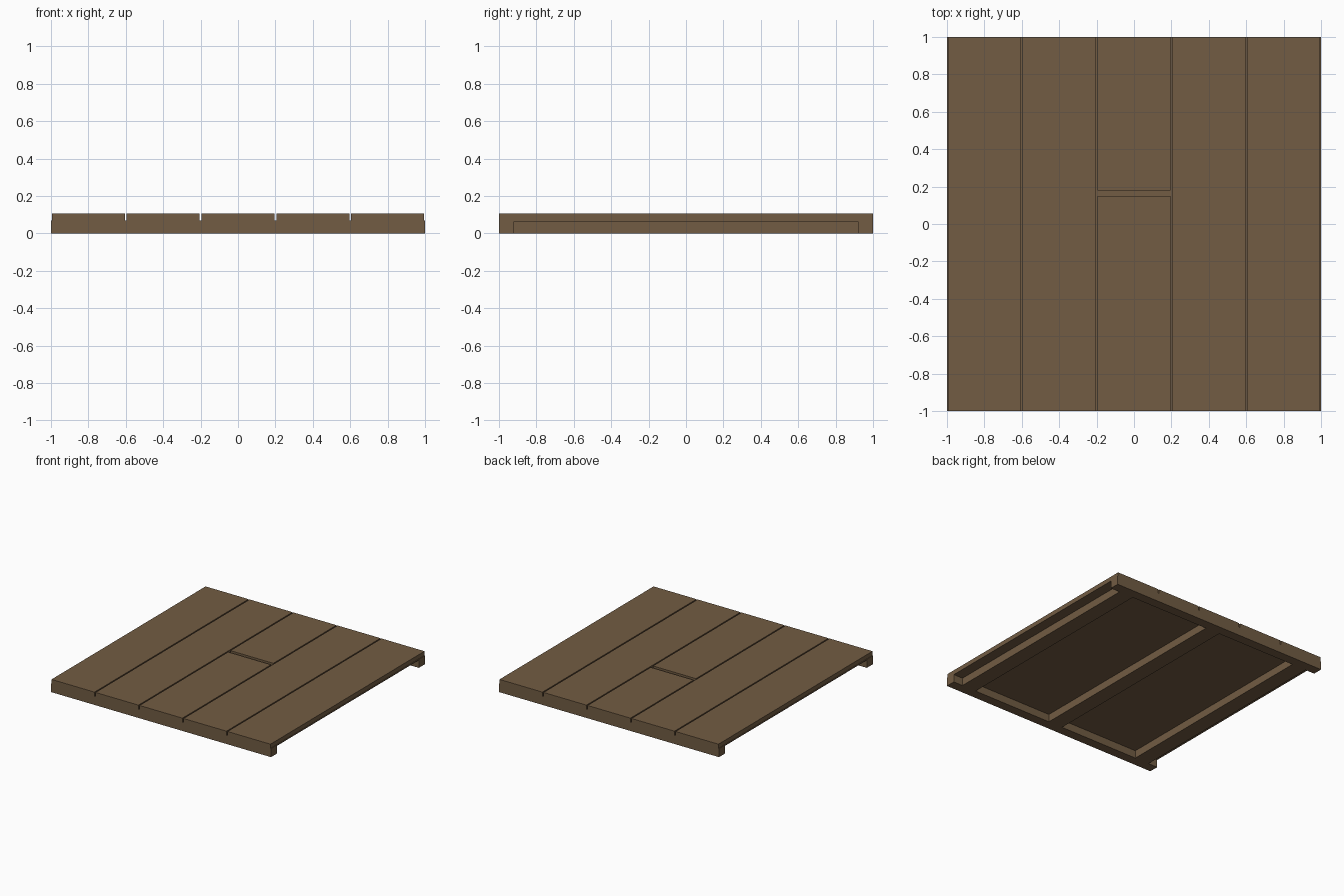
import bpy
import bmesh
from mathutils import Matrix, Vector

# Remove the default object
cube = bpy.data.objects.get("Cube")
if cube:
    bpy.data.objects.remove(cube, do_unlink=True)

# Single wood colour
wood = bpy.data.materials.new("brown_wood")
wood.use_nodes = True
colour = (0.168, 0.107, 0.056, 1.0)
wood.diffuse_color = colour
wood.node_tree.nodes["Principled BSDF"].inputs["Base Color"].default_value = colour


def box(name, low, high):
    """Add a box spanning two opposite corners."""
    low, high = Vector(low), Vector(high)
    bm = bmesh.new()
    bmesh.ops.create_cube(bm, size=1, matrix=Matrix.LocRotScale(
        (low + high) / 2, None, high - low))
    mesh = bpy.data.meshes.new(name)
    bm.to_mesh(mesh)
    bm.free()
    mesh.materials.append(wood)
    obj = bpy.data.objects.new(name, mesh)
    bpy.context.collection.objects.link(obj)
    return obj


BASE_TOP, TOP = 0.07, 0.105
POCKET_TOP = 0.063
RAIL = 0.92      # inner side of the end rails

# Base frame, hollowed below into two pockets and two open side channels
frame = box("base_frame", (-1, -1, 0), (1, 1, BASE_TOP))
cutters = []
for near, far in ((0.065, 0.785), (0.915, 1.1)):
    for side in (-1, 1):
        x0, x1 = sorted((side * near, side * far))
        cutter = box("pocket_cutter", (x0, -RAIL, -0.1), (x1, RAIL, POCKET_TOP))
        cutter.hide_render = True
        cutters.append(cutter)
        cut = frame.modifiers.new("pocket", 'BOOLEAN')
        cut.operation = 'DIFFERENCE'
        cut.solver = 'EXACT'
        cut.object = cutter

# Bake the cuts and drop the cutters
graph = bpy.context.evaluated_depsgraph_get()
hollowed = bpy.data.meshes.new_from_object(frame.evaluated_get(graph))
frame.modifiers.clear()
frame.data = hollowed
for cutter in cutters:
    bpy.data.objects.remove(cutter, do_unlink=True)

# Five rows of floor planks with narrow gaps; the middle row is split in two
PITCH, GAP = 0.4, 0.01
for row in range(-2, 3):
    half = (PITCH - GAP) / 2
    spans = [(-1, 0.15), (0.18, 1)] if row == 0 else [(-1, 1)]
    for part, (y0, y1) in enumerate(spans):
        box(f"plank_{row + 3}_{part + 1}",
            (row * PITCH - half, y0, BASE_TOP), (row * PITCH + half, y1, TOP))
